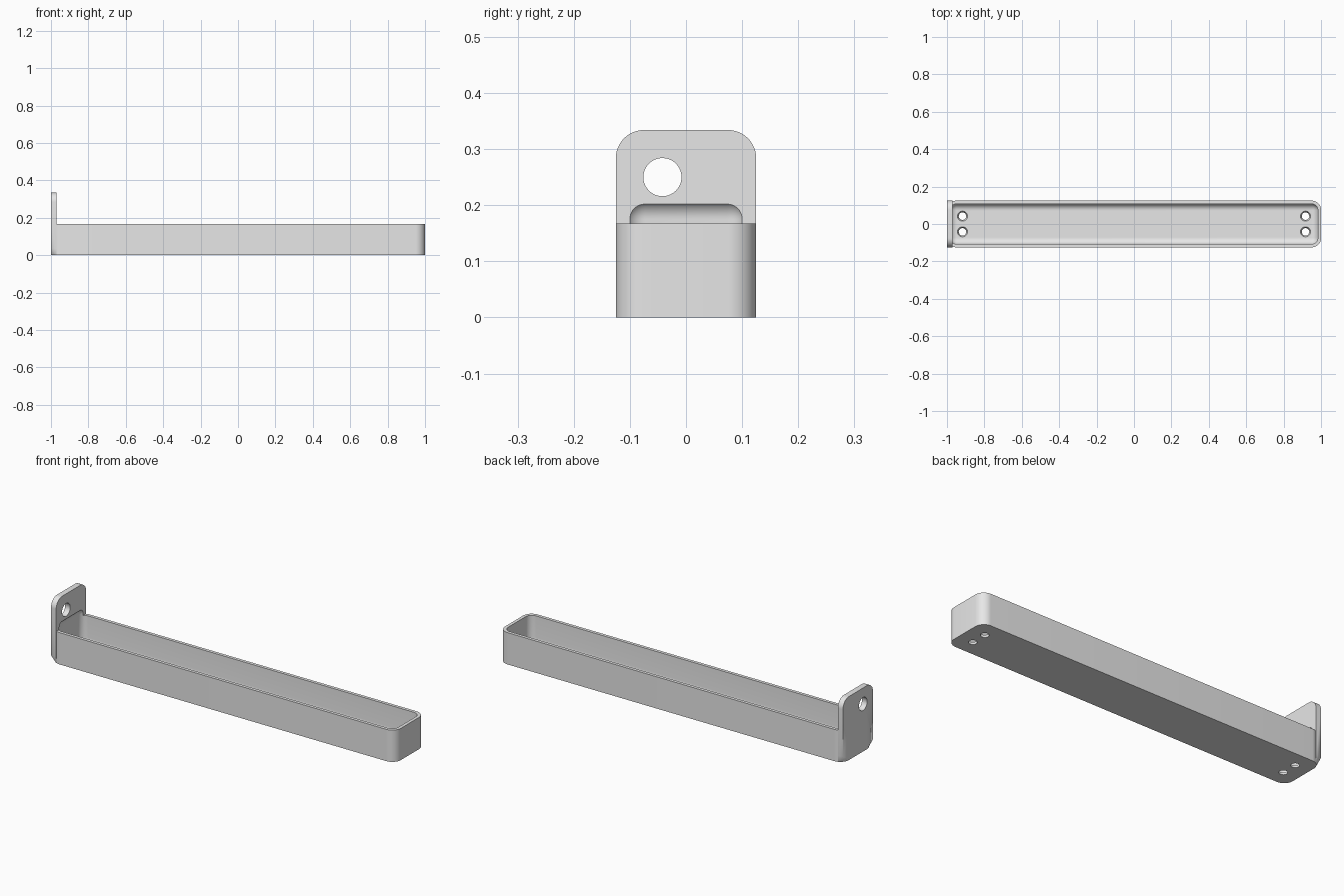
import bpy
import bmesh
from math import sin, cos, pi
from mathutils import Matrix, Vector

old = bpy.data.objects.get("Cube")
if old:
    bpy.data.objects.remove(old, do_unlink=True)

grey = bpy.data.materials.new("light grey plastic")
grey.use_nodes = True
grey.diffuse_color = (0.8, 0.8, 0.8, 1)
grey.node_tree.nodes["Principled BSDF"].inputs["Base Color"].default_value = (0.8, 0.8, 0.8, 1)

HALF_W, RIM, TOP = 0.125, 0.167, 0.334
CORNER = 0.05
PLATE_X = -0.97      # inner face of the end plate


def finish(name, bm):
    bmesh.ops.recalc_face_normals(bm, faces=bm.faces)
    mesh = bpy.data.meshes.new(name)
    bm.to_mesh(mesh)
    bm.free()
    mesh.materials.append(grey)
    ob = bpy.data.objects.new(name, mesh)
    bpy.context.collection.objects.link(ob)
    return ob


def box(lo, hi):
    bm = bmesh.new()
    lo, hi = Vector(lo), Vector(hi)
    size = Matrix.Diagonal((*(hi - lo), 1))
    bmesh.ops.create_cube(bm, size=1, matrix=Matrix.Translation((lo + hi) / 2) @ size)
    return bm


def round_edges(bm, edges, radius, segments):
    bmesh.ops.bevel(bm, geom=edges, offset=radius, offset_type='OFFSET',
                    segments=segments, profile=0.5, affect='EDGES')


def combine(target, other, operation):
    mod = target.modifiers.new(operation.lower(), 'BOOLEAN')
    mod.operation, mod.solver, mod.object = operation, 'EXACT', other
    bpy.context.view_layer.objects.active = target
    bpy.ops.object.modifier_apply(modifier=mod.name)
    bpy.data.objects.remove(other, do_unlink=True)


def cone_cutter(matrix, r1, r2, depth):
    bm = bmesh.new()
    bmesh.ops.create_cone(bm, cap_ends=True, segments=40, radius1=r1, radius2=r2,
                          depth=depth, matrix=matrix)
    return finish("hole_cutter", bm)


# Outer tray block with rounded upright corners
bm = box((-1, -HALF_W, 0), (1, HALF_W, RIM))
upright = [e for e in bm.edges if abs(e.verts[0].co.z - e.verts[1].co.z) > 0.1]
round_edges(bm, upright, CORNER, 12)
tray = finish("tray", bm)

# End plate: rounded top, foot tapering into the rounded tray corners
bm = bmesh.new()
foot = [(-1, HALF_W - CORNER)]
for i in range(1, 5):
    x = -1 + (PLATE_X + 1) * i / 4
    foot.append((x, HALF_W - CORNER + (CORNER**2 - (x + 1 - CORNER)**2) ** 0.5))
for side in (-1, 1):
    for x, y in foot:
        bm.verts.new((x, side * y, 0))
    for x in (-1, PLATE_X):
        bm.verts.new((x, side * HALF_W, 0.035))
        for i in range(13):
            a = pi / 2 * i / 12
            bm.verts.new((x, side * (HALF_W - CORNER + CORNER * cos(a)),
                          TOP - CORNER + CORNER * sin(a)))
bmesh.ops.convex_hull(bm, input=bm.verts)
bmesh.ops.dissolve_limit(bm, angle_limit=0.002, verts=bm.verts, edges=bm.edges)
plate = finish("end_plate", bm)
combine(tray, plate, 'UNION')

# Cavity with fully rounded edges, scooping slightly into the plate
bm = box((-0.983, -0.108, 0.017), (0.983, 0.108, 0.21))
round_edges(bm, bm.edges[:], 0.035, 10)
combine(tray, finish("cavity_cutter", bm), 'DIFFERENCE')

# Tapered screw holes in the floor
for x in (-0.917, 0.917):
    for y in (-0.042, 0.042):
        place = Matrix.Translation((x, y, 0.0085))
        combine(tray, cone_cutter(place, 0.0174, 0.0296, 0.03), 'DIFFERENCE')

# Round hanging hole through the plate
place = Matrix.Translation((-0.985, -0.042, 0.25)) @ Matrix.Rotation(pi / 2, 4, 'Y')
combine(tray, cone_cutter(place, 0.034, 0.034, 0.1), 'DIFFERENCE')

tray.name = "tray_with_end_plate"
bpy.ops.object.select_all(action='DESELECT')
tray.select_set(True)
bpy.context.view_layer.objects.active = tray
bpy.ops.object.shade_smooth_by_angle(angle=0.6)
